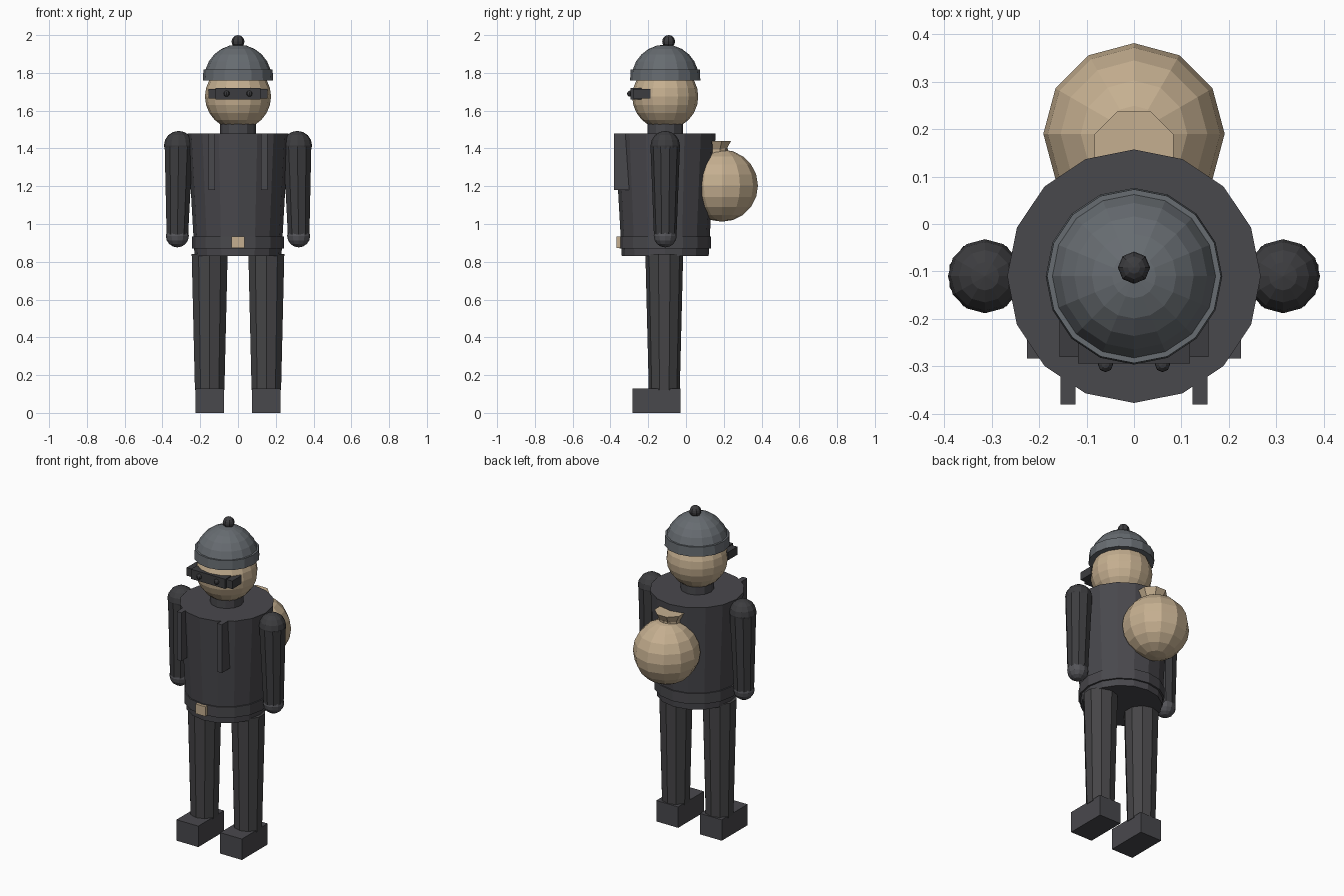
import bpy
import math
from mathutils import Vector

cube = bpy.data.objects.get("Cube")
if cube:
    bpy.data.objects.remove(cube, do_unlink=True)

CY = -0.11  # depth of the figure's upright axis


def material(name, r, g, b):
    m = bpy.data.materials.new(name)
    m.use_nodes = True
    m.diffuse_color = (r, g, b, 1)
    m.node_tree.nodes["Principled BSDF"].inputs["Base Color"].default_value = (r, g, b, 1)
    return m


jacket = material("charcoal jacket", 0.066, 0.065, 0.073)
trousers = material("charcoal trousers", 0.06, 0.059, 0.062)
black = material("soft black", 0.046, 0.046, 0.05)
glove = material("grey glove", 0.09, 0.09, 0.1)
wool = material("slate wool", 0.135, 0.15, 0.165)
tan = material("tan", 0.56, 0.43, 0.28)


def finish(name, mat):
    ob = bpy.context.object
    ob.name = name
    ob.data.name = name
    ob.data.materials.append(mat)
    return ob


def box(name, mat, low, high):
    low, high = Vector(low), Vector(high)
    bpy.ops.mesh.primitive_cube_add(size=1, location=(low + high) / 2)
    bpy.context.object.scale = high - low
    return finish(name, mat)


def ball(name, mat, center, radius, segments=12, rings=8):
    bpy.ops.mesh.primitive_uv_sphere_add(segments=segments, ring_count=rings,
                                         radius=radius, location=center)
    return finish(name, mat)


def taper(name, mat, bottom, top, r_bottom, r_top, sides):
    bottom, top = Vector(bottom), Vector(top)
    axis = top - bottom
    bpy.ops.mesh.primitive_cone_add(vertices=sides, radius1=r_bottom, radius2=r_top,
                                    depth=axis.length, location=(bottom + top) / 2)
    bpy.context.object.rotation_euler = (0, math.atan2(axis.x, axis.z), 0)
    return finish(name, mat)


# Torso, belt and neck
taper("torso", jacket, (0, CY, 0.83), (0, CY, 1.48), 0.23, 0.267, 16)
taper("belt", jacket, (0, CY, 0.87), (0, CY, 0.935), 0.243, 0.243, 16)
box("belt_buckle", tan, (-0.034, -0.368, 0.873), (0.034, -0.33, 0.933))
taper("neck", jacket, (0, CY, 1.45), (0, CY, 1.53), 0.095, 0.095, 12)

# Paired limbs and lapels
for side, s in (("left", 1), ("right", -1)):
    taper(side + "_leg", trousers, (s * 0.15, CY - 0.005, 0.12),
          (s * 0.15, CY - 0.005, 0.84), 0.082, 0.1, 10)
    xs = sorted((s * 0.075, s * 0.225))
    box(side + "_shoe", jacket, (xs[0], -0.283, 0), (xs[1], -0.03, 0.13))
    taper(side + "_arm", black, (s * 0.321, CY, 0.945), (s * 0.314, CY, 1.41), 0.06, 0.078, 10)
    ball(side + "_shoulder", black, (s * 0.314, CY, 1.415), 0.078)
    ball(side + "_hand", glove, (s * 0.321, CY, 0.937), 0.061)
    xs = sorted((s * 0.123, s * 0.155))
    box(side + "_lapel", jacket, (xs[0], -0.38, 1.18), (xs[1], -0.30, 1.48))
    xs = sorted((s * 0.09, s * 0.157))
    box(side + "_mask_end", black, (xs[0], -0.28, 1.664), (xs[1], -0.188, 1.714))
    ball(side + "_eye", black, (s * 0.06, -0.296, 1.69), 0.016, 8, 6)

# Head and mask
ball("head", tan, (0, CY, 1.675), 0.175, 16, 12)
box("mask_front", black, (-0.118, -0.294, 1.66), (0.118, -0.235, 1.72))

# Hat: half-round crown made from a lathe profile, folded brim and bobble
CROWN_R, SIDES, STEPS = 0.178, 16, 6
verts, faces = [], []
for i in range(STEPS):
    lift = math.pi / 2 * i / STEPS
    for k in range(SIDES):
        turn = 2 * math.pi * k / SIDES
        verts.append((CROWN_R * math.cos(lift) * math.cos(turn),
                      CROWN_R * math.cos(lift) * math.sin(turn), CROWN_R * math.sin(lift)))
verts.append((0, 0, CROWN_R))
for k in range(SIDES):
    n = (k + 1) % SIDES
    for i in range(STEPS - 1):
        a, b = i * SIDES, (i + 1) * SIDES
        faces.append((a + k, a + n, b + n, b + k))
    last = (STEPS - 1) * SIDES
    faces.append((last + k, last + n, STEPS * SIDES))
mesh = bpy.data.meshes.new("hat_crown")
mesh.from_pydata(verts, [], faces)
mesh.materials.append(wool)
crown = bpy.data.objects.new("hat_crown", mesh)
crown.location = (0, CY, 1.772)
bpy.context.collection.objects.link(crown)
taper("hat_brim", wool, (0, CY, 1.76), (0, CY, 1.818), 0.186, 0.183, 16)
ball("hat_bobble", black, (0, CY + 0.018, 1.966), 0.034, 8, 8)

# Sack on the back with its tied, flared mouth
ball("sack", tan, (0, 0.19, 1.203), 0.191, 12, 10)
taper("sack_neck", tan, (0, 0.16, 1.34), (0, 0.16, 1.40), 0.062, 0.062, 10)
mouth = taper("sack_mouth", tan, (0, 0.155, 1.39), (0, 0.155, 1.44), 0.062, 0.09, 8)
mouth.rotation_euler.z = math.pi / 8
